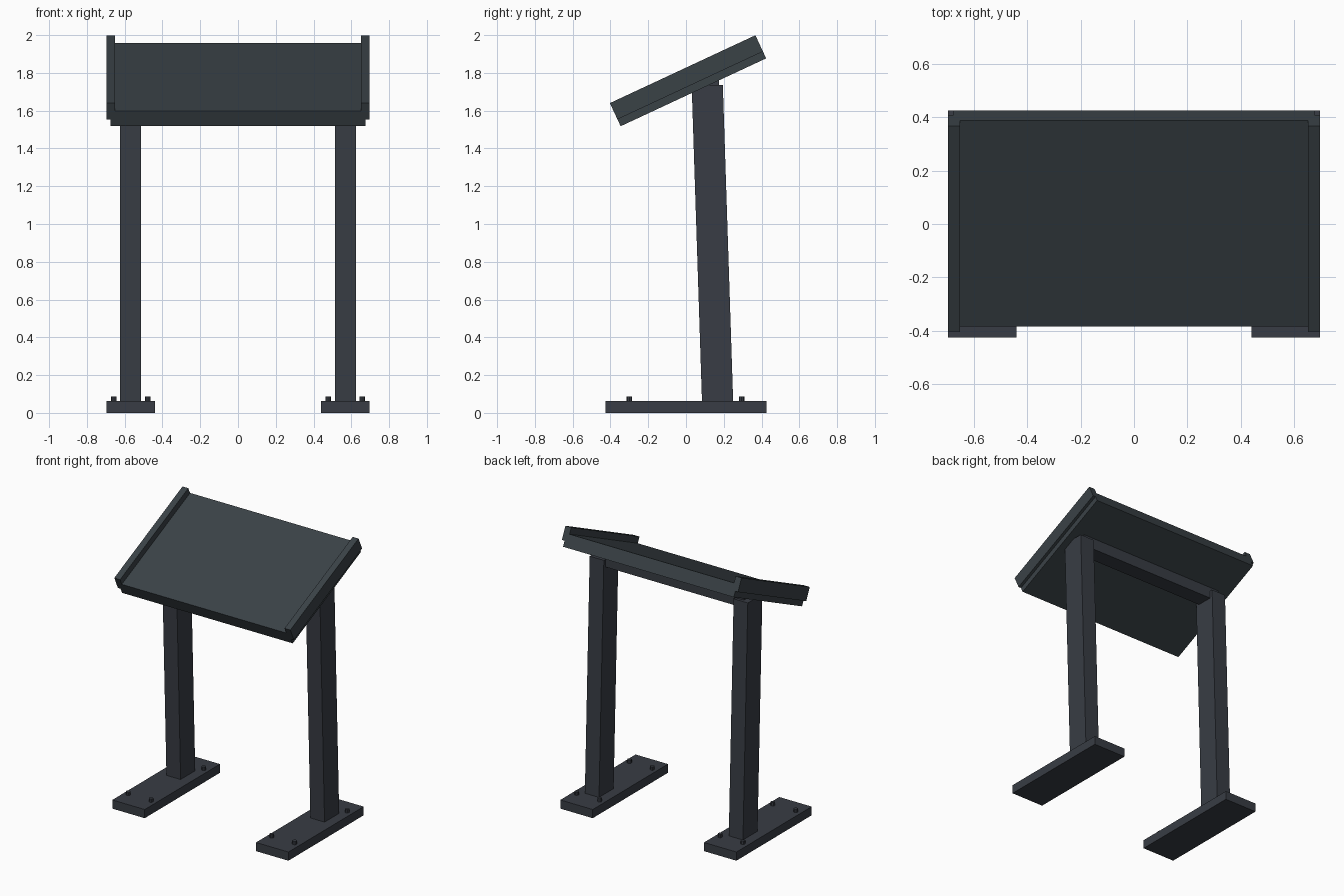
import bpy, bmesh, math
from mathutils import Vector

if "Cube" in bpy.data.objects:
    bpy.data.objects.remove(bpy.data.objects["Cube"])


def material(name, rgb):
    m = bpy.data.materials.new(name)
    m.diffuse_color = (*rgb, 1)
    m.use_nodes = True
    m.node_tree.nodes["Principled BSDF"].inputs["Base Color"].default_value = m.diffuse_color
    return m


BOARD = material("slate grey", (0.042, 0.054, 0.062))
FRAME = material("blue grey", (0.040, 0.046, 0.058))


def finish(name, bm, mat):
    bmesh.ops.recalc_face_normals(bm, faces=bm.faces)
    me = bpy.data.meshes.new(name)
    bm.to_mesh(me)
    bm.free()
    me.materials.append(mat)
    ob = bpy.data.objects.new(name, me)
    bpy.context.collection.objects.link(ob)
    return ob


def extrude_x(name, profile, x0, x1, mat):
    """Side profile of (y, z) points swept from x0 to x1."""
    bm = bmesh.new()
    face = bm.faces.new([bm.verts.new((x0, y, z)) for y, z in profile])
    ext = bmesh.ops.extrude_face_region(bm, geom=[face])["geom"]
    bmesh.ops.translate(bm, vec=(x1 - x0, 0, 0),
                        verts=[v for v in ext if isinstance(v, bmesh.types.BMVert)])
    return finish(name, bm, mat)


def rect(y0, y1, z0, z1):
    return [(y0, z0), (y1, z0), (y1, z1), (y0, z1)]


# Tilted frame of the reading board: u runs up the slope, d goes down into it
TILT = math.radians(25)
START = Vector((-0.403, 1.64))
U = Vector((math.cos(TILT), math.sin(TILT)))
D = Vector((math.sin(TILT), -math.cos(TILT)))


def tilted(d0, d1, length=0.85):
    return [tuple(START + U * u + D * d)
            for u, d in ((0, d0), (length, d0), (length, d1), (0, d1))]


# Board and the beam beneath it
extrude_x("reading_board", tilted(0.045, 0.135), -0.675, 0.675, BOARD)
extrude_x("cross_beam", rect(0.06, 0.175, 1.68, 1.77), -0.58, 0.58, FRAME)

for side, s in (("left", -1), ("right", 1)):
    # Raised side rail
    extrude_x(f"{side}_rail", tilted(0, 0.095), s * 0.65, s * 0.696, BOARD)
    # Leaning post
    extrude_x(f"{side}_post", [(0.085, 0.05), (0.25, 0.05), (0.195, 1.735), (0.03, 1.735)],
              s * 0.513, s * 0.625, FRAME)
    # Foot plate
    extrude_x(f"{side}_foot", rect(-0.425, 0.425, 0, 0.062), s * 0.44, s * 0.696, FRAME)
    # Four bolts
    bm = bmesh.new()
    for x in (0.477, 0.657):
        for y in (-0.30, 0.295):
            r = bmesh.ops.create_cone(bm, cap_ends=True, segments=8, radius1=0.015,
                                      radius2=0.015, depth=0.04)
            bmesh.ops.translate(bm, vec=(s * x, y, 0.066), verts=r["verts"])
    finish(f"{side}_bolts", bm, FRAME)
